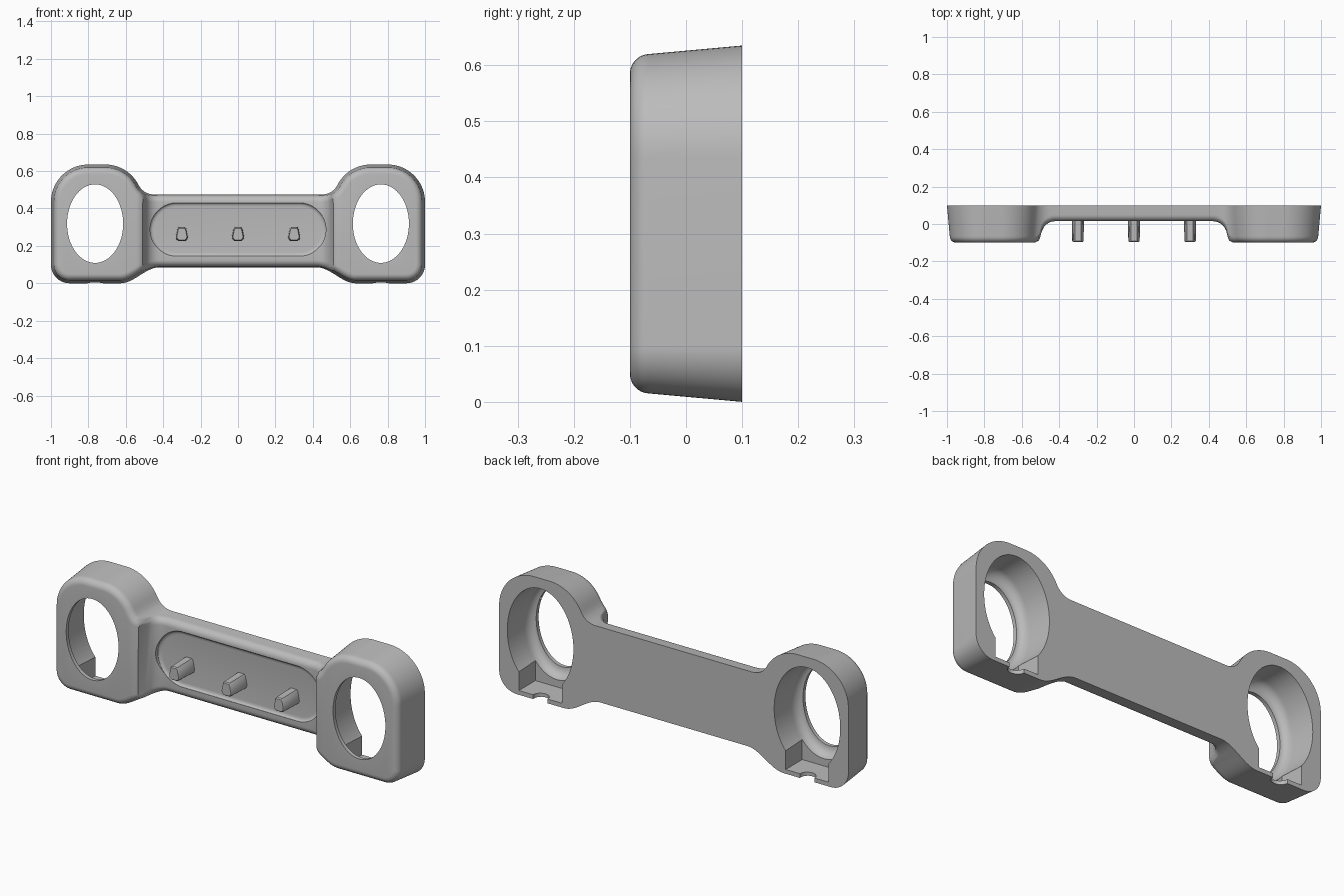
import bpy, bmesh, math
from math import sin, cos, pi, sqrt

if "Cube" in bpy.data.objects:
    bpy.data.objects.remove(bpy.data.objects["Cube"])

grey = bpy.data.materials.new("plain grey")
grey.diffuse_color = (0.5, 0.5, 0.5, 1)
grey.use_nodes = True
grey.node_tree.nodes["Principled BSDF"].inputs["Base Color"].default_value = grey.diffuse_color


def make(name, bm):
    bmesh.ops.recalc_face_normals(bm, faces=bm.faces[:])
    me = bpy.data.meshes.new(name)
    bm.to_mesh(me)
    bm.free()
    ob = bpy.data.objects.new(name, me)
    bpy.context.collection.objects.link(ob)
    me.materials.append(grey)
    return ob


def loft(name, rings):
    """Closed solid from rings of equal length."""
    bm = bmesh.new()
    vs = [[bm.verts.new(p) for p in r] for r in rings]
    n = len(vs[0])
    for a, b in zip(vs, vs[1:]):
        for i in range(n):
            bm.faces.new((a[i], a[(i + 1) % n], b[(i + 1) % n], b[i]))
    bm.faces.new(vs[0])
    bm.faces.new(vs[-1])
    return make(name, bm)


def box(name, x0, x1, y0, y1, z0, z1):
    return loft(name, [[(x0, y, z0), (x1, y, z0), (x1, y, z1), (x0, y, z1)] for y in (y0, y1)])


def smooth(ob):
    bpy.ops.object.select_all(action='DESELECT')
    ob.select_set(True)
    bpy.context.view_layer.objects.active = ob
    bpy.ops.object.shade_smooth_by_angle(angle=math.radians(32))


# Body outline: upper and lower edge heights, mirrored in x
def top_z(x):
    x = abs(x)
    if x < 0.45:
        return 0.475
    if x < 0.531:
        return 0.566 - sqrt(0.091 ** 2 - (x - 0.45) ** 2)
    if x < 0.71:
        return 0.435 + sqrt(0.04 - (x - 0.71) ** 2)
    if x < 0.80:
        return 0.635
    return 0.435 + sqrt(max(0, 0.04 - (x - 0.80) ** 2))


def bottom_z(x):
    x = abs(x)
    if x < 0.42:
        return 0.085
    if x < 0.63:
        return 0.0425 * (1 + cos(pi * (x - 0.42) / 0.21))
    if x < 0.9:
        return 0.0
    return 0.1 - sqrt(max(0, 0.01 - (x - 0.9) ** 2))


# Depth of the front surface: shallow bridge, deep end housings
def front_y(x):
    x = abs(x)
    if x < 0.42:
        return 0.015
    if x < 0.50:
        return -0.065 + sqrt(max(0, 0.0064 - (x - 0.42) ** 2))
    if x < 0.54:
        return -0.065 - sqrt(max(0, 0.035 ** 2 - ((0.54 - x) * 0.035 / 0.04) ** 2))
    return -0.1


# Body: inset outlines stacked with draft and a rounded front edge
half = [0.1, 0.2, 0.3, 0.36, 0.40] + [0.42 + 0.01 * i for i in range(39)]
half += [0.8 + 0.2 * sin(pi / 2 * i / 24) for i in range(1, 25)]
xs = [-x for x in reversed(half)] + [0] + half
n = len(xs)
loop = [(x, bottom_z(x)) for x in xs] + [(x, top_z(x)) for x in reversed(xs)]
m = 2 * n
normals = []
for i in range(m):
    (ax, az), (bx, bz) = loop[i - 1], loop[(i + 1) % m]
    length = math.hypot(bx - ax, bz - az)
    normals.append((-(bz - az) / length, (bx - ax) / length))

R = 0.035
rings = [[(x, 0.1, z) for x, z in loop]]
for k in range(8):
    a = pi / 2 * k / 7
    ring = []
    for (x, z), (nx, nz) in zip(loop, normals):
        draft = 0.015 * (0.1 - front_y(x) - R) / 0.165
        d = draft + R * (1 - cos(a))
        px = x + nx * d
        ring.append((px, front_y(px) + R * (1 - sin(a)), z + nz * d))
    rings.append(ring)

bm = bmesh.new()
vs = [[bm.verts.new(p) for p in r] for r in rings]
for a, b in zip(vs, vs[1:]):
    for i in range(m):
        j = (i + 1) % m
        bm.faces.new((a[i], a[j], b[j], b[i]))
for r in (vs[0], vs[-1]):
    for i in range(n - 1):
        bm.faces.new((r[i], r[i + 1], r[m - 2 - i], r[m - 1 - i]))
body = make("body", bm)

# Cutters: oval sockets, rear notches and cable holes
cutters = []
for s in (-1, 1):
    cx, cz = 0.764 * s, 0.319

    def oval(y, rx, rz):
        return [(cx + rx * cos(2 * pi * i / 64), y, cz + rz * sin(2 * pi * i / 64)) for i in range(64)]

    cove = [(-0.03 - 0.05 * sin(a), 0.15 + 0.035 * cos(a), 0.21 + 0.05 * cos(a))
            for a in (pi / 2 * i / 7 for i in range(8))]
    cutters.append(loft("socket_cutter", [oval(0.12, 0.19, 0.264)]
                        + [oval(*c) for c in cove] + [oval(-0.12, 0.15, 0.21)]))
    cutters.append(box("notch_cutter", cx - 0.123, cx + 0.123, -0.035, 0.13, 0.022, 0.2))
    cutters.append(loft("cable_cutter", [[(cx + 0.042 * cos(2 * pi * i / 24), 0.1 + 0.042 * sin(2 * pi * i / 24), z)
                                          for i in range(24)] for z in (-0.05, 0.1)]))


# Recessed control panel with a rounded border
def stadium(y, h):
    w = 0.327
    return [((w if cos(t) > 0 else -w) + h * cos(t), y, 0.2875 + h * sin(t))
            for t in (2 * pi * (i + 0.5) / 64 for i in range(64))]


cutters.append(loft("panel_cutter", [stadium(-0.2, 0.143), stadium(0.016, 0.143), stadium(0.022, 0.139),
                                     stadium(0.026, 0.132), stadium(0.027, 0.122)]))

for c in cutters:
    mod = body.modifiers.new("cut", 'BOOLEAN')
    mod.operation = 'DIFFERENCE'
    mod.solver = 'EXACT'
    mod.object = c
    bpy.context.view_layer.objects.active = body
    bpy.ops.object.modifier_apply(modifier=mod.name)
    bpy.data.objects.remove(c)
smooth(body)

# Control knobs
shape = [(0.019, 0.225), (0.030, 0.234), (0.033, 0.247), (0.024, 0.292), (0.017, 0.301)]
shape += [(-x, z) for x, z in reversed(shape)]
for x in (-0.3, 0, 0.3):
    knob = loft("knob", [[(x + px * k, y, 0.262 + (z - 0.262) * k) for px, z in shape]
                         for y, k in ((0.04, 1.0), (-0.09, 0.92), (-0.096, 0.8))])
    smooth(knob)
